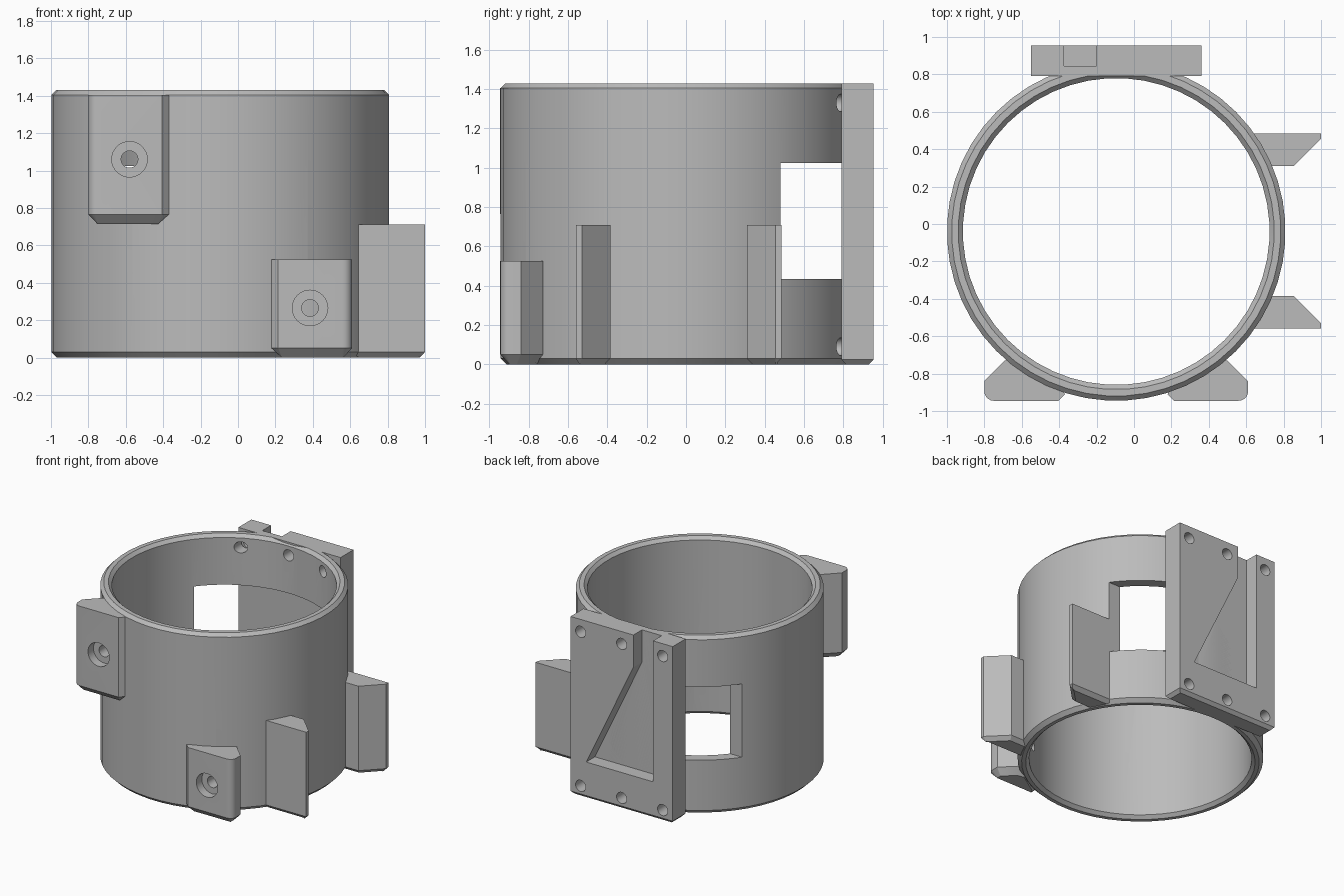
import bpy, bmesh, math
from mathutils import Matrix

if "Cube" in bpy.data.objects:
    bpy.data.objects.remove(bpy.data.objects["Cube"], do_unlink=True)

CX, CY = -0.095, -0.04      # ring axis
TOP = 1.43

grey = bpy.data.materials.new("plain grey")
grey.use_nodes = True
COLOUR = (0.5, 0.5, 0.5, 1)
grey.diffuse_color = COLOUR
grey.node_tree.nodes["Principled BSDF"].inputs["Base Color"].default_value = COLOUR


def finish(name, bm):
    bmesh.ops.recalc_face_normals(bm, faces=bm.faces)
    mesh = bpy.data.meshes.new(name)
    bm.to_mesh(mesh)
    bm.free()
    mesh.materials.append(grey)
    obj = bpy.data.objects.new(name, mesh)
    bpy.context.collection.objects.link(obj)
    return obj


def prism(name, pts, low, high, chamfer=0.0, along_y=False):
    """Extrude a profile upward, or along y from low to high; chamfer the underside."""
    if along_y:
        low, high = -high, -low
    bm = bmesh.new()
    base = bm.faces.new([bm.verts.new((x, y, low + chamfer)) for x, y in pts])
    lid = bmesh.ops.extrude_face_region(bm, geom=[base], use_keep_orig=True)["geom"]
    for v in lid:
        if isinstance(v, bmesh.types.BMVert):
            v.co.z = high
    bmesh.ops.recalc_face_normals(bm, faces=bm.faces)
    if chamfer:
        bmesh.ops.inset_region(bm, faces=[base], thickness=chamfer * 0.95,
                               depth=chamfer, use_even_offset=True)
    if along_y:
        bm.transform(Matrix.Rotation(math.pi / 2, 4, "X"))
    return finish(name, bm)


def circle(x, z, r, n=24):
    return [(x + r * math.cos(math.tau * i / n), z + r * math.sin(math.tau * i / n))
            for i in range(n)]


def cut(obj, cutters):
    bpy.context.view_layer.objects.active = obj
    for c in cutters:
        mod = obj.modifiers.new("cut", "BOOLEAN")
        mod.operation, mod.solver, mod.object = "DIFFERENCE", "EXACT", c
        bpy.ops.object.modifier_apply(modifier=mod.name)


# Ring: lathed wall with chamfered rims
profile = [(0.905, 0.03), (0.905, TOP - 0.025), (0.88, TOP), (0.845, TOP),
           (0.82, TOP - 0.025), (0.82, 0.025), (0.845, 0), (0.875, 0)]
SEGS = 52
bm = bmesh.new()
rings = []
for i in range(SEGS):
    a = math.tau * (i + 0.5) / SEGS
    rings.append([bm.verts.new((CX + r * math.cos(a), CY + r * math.sin(a), z))
                  for r, z in profile])
for i in range(SEGS):
    p, q = rings[i], rings[(i + 1) % SEGS]
    for j in range(len(profile)):
        k = (j + 1) % len(profile)
        bm.faces.new((p[j], q[j], q[k], p[k]))
ring = finish("ring_wall", bm)

# Back mounting plate
plate = prism("back_plate", [(-0.55, 0.79), (0.36, 0.79), (0.36, 0.955), (-0.55, 0.955)],
              0, TOP, 0.025)

# Front screw lugs: rounded outer corner, chamfered underside
corner = [(-0.75 - 0.05 * math.sin(t * math.pi / 10), -0.895 - 0.05 * math.cos(t * math.pi / 10))
          for t in range(6)]
lug = corner + [(-0.8, -0.84), (-0.69, -0.73), (-0.6, -0.71), (-0.4, -0.84),
                (-0.37, -0.91), (-0.405, -0.945)]
upper_lug = prism("upper_screw_lug", lug, 0.715, 1.405, 0.05)
lower_lug = prism("lower_screw_lug", [(2 * CX - x, y) for x, y in lug], 0, 0.525, 0.05)

# Side brackets, mirrored front to back
bracket = [(0.6, 0.485), (1, 0.485), (1, 0.455), (0.855, 0.31), (0.69, 0.31)]
back_bracket = prism("back_side_bracket", bracket, 0, 0.71, 0.03)
front_bracket = prism("front_side_bracket", [(x, -0.075 - y) for x, y in bracket], 0, 0.71, 0.03)

# Cutters: side window, plate recess, screw holes
window = prism("window_cutter", [(-1.2, 0.435), (1.2, 0.435), (1.2, 1.025), (-1.2, 1.025)],
               0.48, 0.79, along_y=True)
recess = prism("recess_cutter", [(-0.375, 0.295), (0.22, 0.295), (-0.2, 1.17),
                                 (-0.2, 1.6), (-0.375, 1.6)], 0.845, 1.1, along_y=True)
plate_holes = [prism("plate_hole_cutter", circle(x, z, 0.045), 0.5, 1.1, along_y=True)
               for x in (-0.46, -0.095, 0.27) for z in (0.09, 1.33)]
lug_holes = []
for obj, x, z in ((upper_lug, -0.58, 1.06), (lower_lug, 0.385, 0.265)):
    hole = prism("lug_hole_cutter", circle(x, z, 0.045), -1.1, -0.5, along_y=True)
    sink = prism("lug_sink_cutter", circle(x, z, 0.095, 32), -1.1, -0.875, along_y=True)
    cut(obj, [hole, sink])
    lug_holes += [hole, sink]
cut(plate, [recess] + plate_holes)
cut(ring, [window, recess] + plate_holes + lug_holes)
for c in [window, recess] + plate_holes + lug_holes:
    bpy.data.objects.remove(c, do_unlink=True)

# Smooth the curved walls, keep edges sharp
bpy.ops.object.select_all(action="DESELECT")
for obj in (ring, plate, upper_lug, lower_lug, back_bracket, front_bracket):
    obj.select_set(True)
bpy.context.view_layer.objects.active = ring
bpy.ops.object.shade_smooth_by_angle(angle=math.radians(25))
